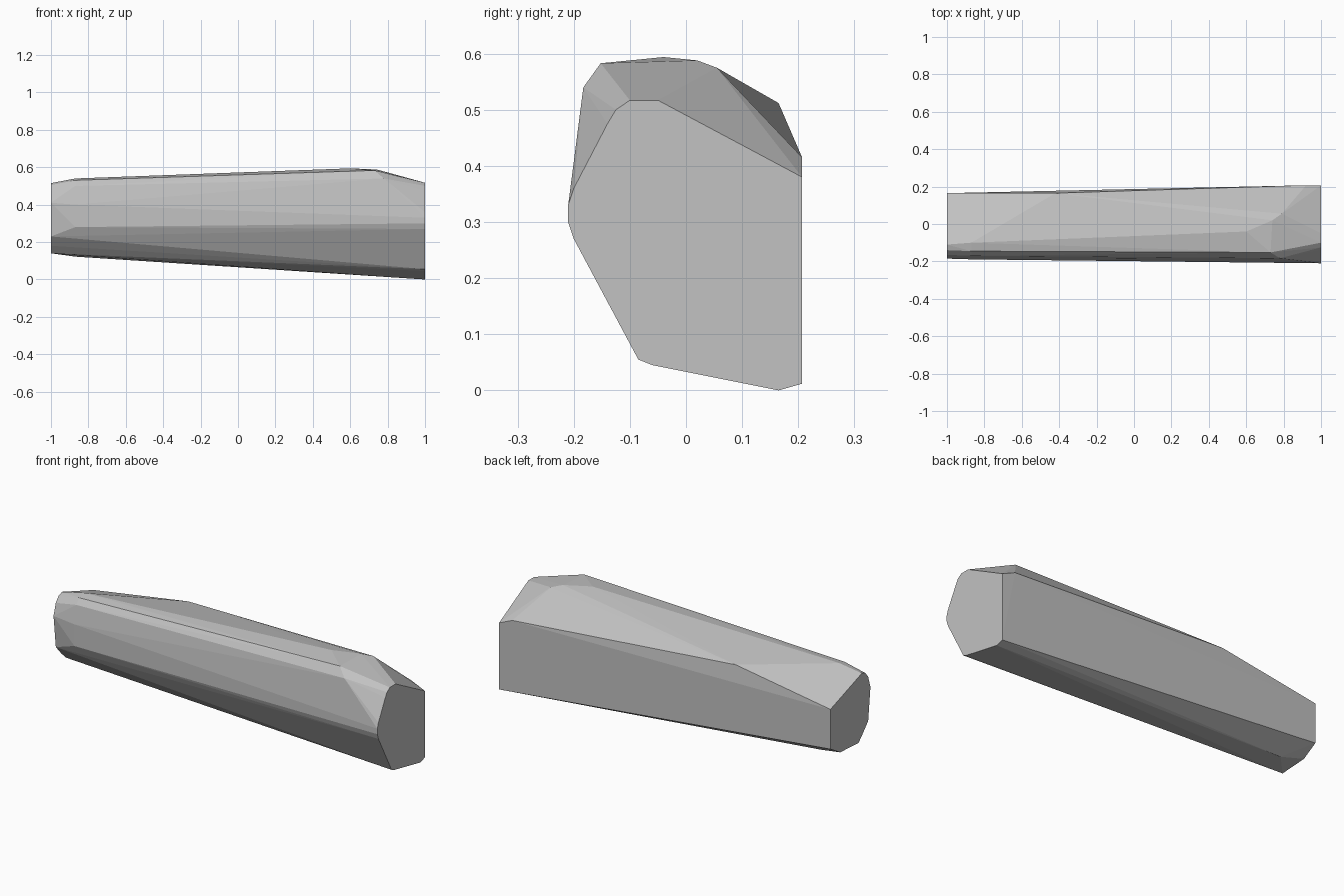
import bpy
import bmesh

cube = bpy.data.objects.get("Cube")
if cube:
    bpy.data.objects.remove(cube, do_unlink=True)


def make_material(name, colour):
    mat = bpy.data.materials.new(name)
    mat.use_nodes = True
    mat.diffuse_color = colour
    mat.node_tree.nodes["Principled BSDF"].inputs["Base Color"].default_value = colour
    return mat


# Cross-sections (y, z) of the faceted bar, keyed by position along x
large_end = [(-.21, .33), (-.2, .36), (-.14, .475), (-.125, .5), (-.1, .517),
             (-.05, .517), (.207, .38), (.207, .012), (.165, 0), (-.06, .045),
             (-.085, .055), (-.2, .27), (-.21, .3)]
small_end = [(-.185, .41), (-.165, .475), (-.14, .505), (-.11, .515), (.165, .42),
             (.165, .2), (.08, .15), (-.08, .14), (-.12, .18), (-.165, .23)]
small_shoulder = [(-.189, .28), (-.189, .4), (-.17, .5), (-.145, .53), (-.1, .54),
                  (.06, .122), (-.08, .145), (-.115, .175)]

# Corner points of the crown and the back edge (x, y, z)
crown = [(.6, -.04, .594), (.73, -.152, .583), (.78, -.183, .54), (.74, .02, .588),
         (.79, .055, .575), (-.42, .165, .512), (.92, .207, .415)]

points = list(crown)
for x, section in ((1, large_end), (-1, small_end), (-.87, small_shoulder)):
    points += [(x, y, z) for y, z in section]

# Wrap the sections in one faceted solid
bm = bmesh.new()
for p in points:
    bm.verts.new(p)
hull = bmesh.ops.convex_hull(bm, input=bm.verts[:])
loose = {v for v in hull["geom_interior"] + hull["geom_unused"]
         if isinstance(v, bmesh.types.BMVert) and not v.link_faces}
bmesh.ops.delete(bm, geom=list(loose), context="VERTS")
bmesh.ops.dissolve_limit(bm, angle_limit=.01, verts=bm.verts[:], edges=bm.edges[:])
bmesh.ops.recalc_face_normals(bm, faces=bm.faces[:])

mesh = bpy.data.meshes.new("faceted_bar")
bm.to_mesh(mesh)
bm.free()
mesh.materials.append(make_material("plain grey", (.54, .54, .54, 1)))
bar = bpy.data.objects.new("faceted_bar", mesh)
bpy.context.collection.objects.link(bar)
